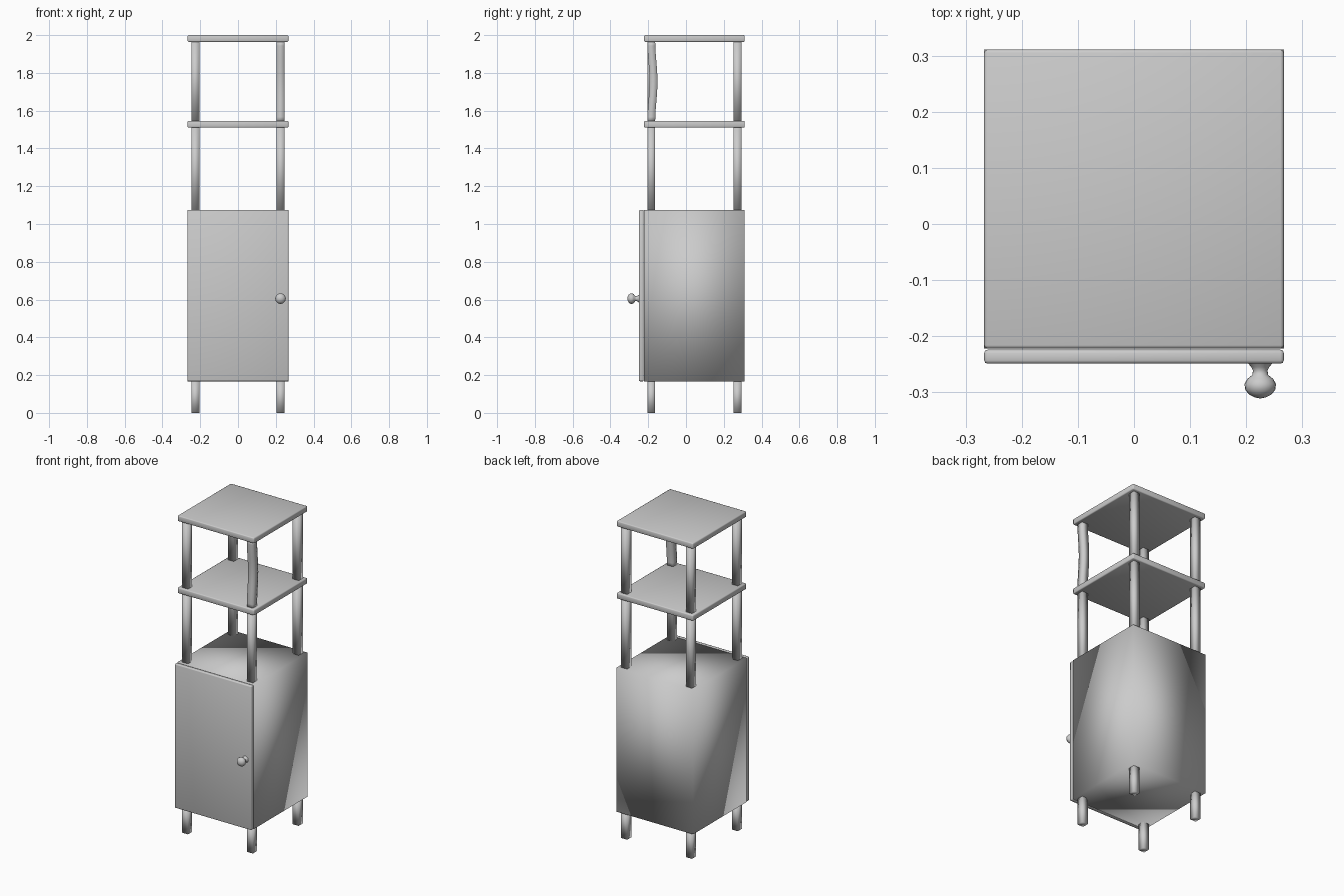
import bpy, bmesh, math
from mathutils import Matrix

cube = bpy.data.objects.get("Cube")
if cube:
    bpy.data.objects.remove(cube, do_unlink=True)

grey = bpy.data.materials.new("plain grey")
grey.use_nodes = True
COLOUR = (0.6, 0.6, 0.6, 1)
grey.diffuse_color = COLOUR
grey.node_tree.nodes["Principled BSDF"].inputs["Base Color"].default_value = COLOUR


def finish(name, bm):
    """Turn a bmesh into a smooth grey object."""
    bmesh.ops.recalc_face_normals(bm, faces=bm.faces)
    mesh = bpy.data.meshes.new(name)
    bm.to_mesh(mesh)
    bm.free()
    mesh.materials.append(grey)
    mesh.shade_smooth()
    obj = bpy.data.objects.new(name, mesh)
    bpy.context.scene.collection.objects.link(obj)
    return obj


def box(name, low, high, bevel=0.0):
    """Box between two corners, with an optional chamfer."""
    size = [b - a for a, b in zip(low, high)]
    middle = [(a + b) / 2 for a, b in zip(low, high)]
    bm = bmesh.new()
    bmesh.ops.create_cube(bm, size=1, matrix=Matrix.Translation(middle) @ Matrix.Diagonal((*size, 1)))
    if bevel:
        bmesh.ops.bevel(bm, geom=bm.edges[:], offset=bevel, segments=2, profile=0.5, affect='EDGES')
    return finish(name, bm)


# Cabinet, door and shelves
HALF, FRONT, BACK = 0.267, -0.222, 0.311
box("cabinet", (-HALF, FRONT, 0.167), (HALF, BACK, 1.075))
box("door", (-HALF, -0.249, 0.167), (HALF, FRONT - 0.002, 1.075), 0.006)
box("middle_shelf", (-HALF, FRONT, 1.51), (HALF, BACK, 1.546), 0.006)
box("top_shelf", (-HALF, FRONT, 1.964), (HALF, BACK, 2.0), 0.006)

# Square legs and posts at the four corners
R = 0.021
for side, x in (("right", -0.226), ("left", 0.226)):
    for end, y in (("front", -0.184), ("back", 0.272)):
        for part, z0, z1 in (("leg", 0, 0.17), ("lower_post", 1.07, 1.515), ("upper_post", 1.54, 1.97)):
            if (side, end, part) == ("left", "front", "upper_post"):
                continue
            box(f"{end}_{side}_{part}", (x - R, y - R, z0), (x + R, y + R, z1))

# Bowed upper post at the front left corner
bm = bmesh.new()
STEPS = 16
rings = []
for i in range(STEPS + 1):
    t = i / STEPS
    bow = 0.012 * math.sin(math.pi * t) ** 2
    rings.append([bm.verts.new((0.226 + dx * R, -0.184 + bow + dy * R, 1.54 + 0.43 * t))
                  for dx, dy in ((-1, -1), (1, -1), (1, 1), (-1, 1))])
for a, b in zip(rings, rings[1:]):
    for k in range(4):
        n = (k + 1) % 4
        bm.faces.new((a[k], a[n], b[n], b[k]))
bm.faces.new(rings[0])
bm.faces.new(rings[-1])
finish("front_left_upper_post", bm)

# Turned door knob: radius and distance out from the door
profile = [(0.021, 0), (0.016, 0.006), (0.013, 0.012), (0.014, 0.02), (0.023, 0.027),
           (0.028, 0.036), (0.027, 0.046), (0.02, 0.055), (0.01, 0.06), (0, 0.062)]
bm = bmesh.new()
verts = [bm.verts.new((0.225 + r, -0.249 - d, 0.605)) for r, d in profile]
edges = [bm.edges.new(pair) for pair in zip(verts, verts[1:])]
bmesh.ops.spin(bm, geom=verts + edges, cent=(0.225, 0, 0.605), axis=(0, 1, 0),
               angle=2 * math.pi, steps=20)
bmesh.ops.remove_doubles(bm, verts=bm.verts[:], dist=0.0001)
finish("door_knob", bm)
